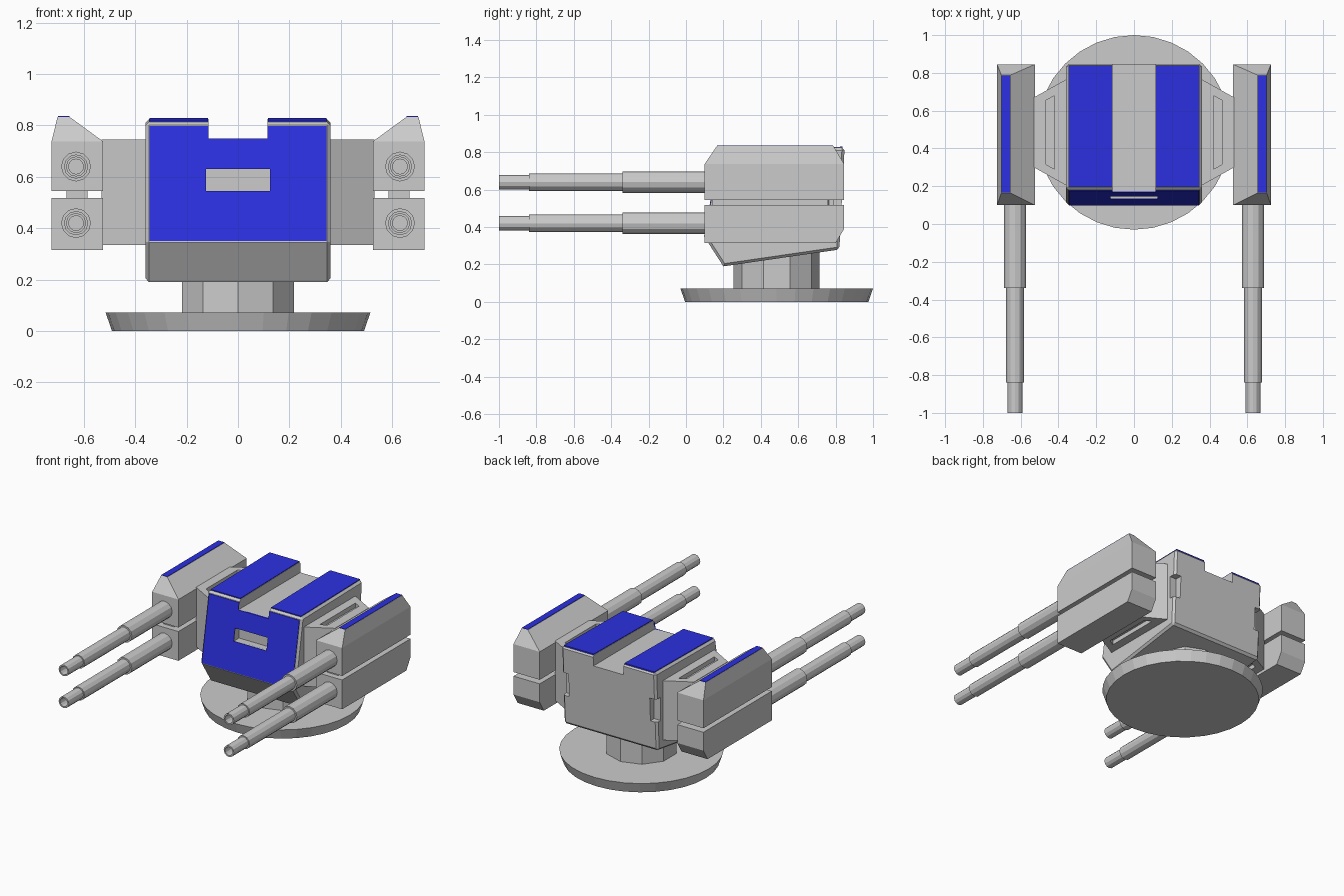
import bpy, math
from mathutils import Vector

if "Cube" in bpy.data.objects:
    bpy.data.objects.remove(bpy.data.objects["Cube"])

blue = bpy.data.materials.new("blue_paint")
blue.diffuse_color = (0.025, 0.03, 0.75, 1)
blue.use_nodes = True
blue.node_tree.nodes["Principled BSDF"].inputs["Base Color"].default_value = blue.diffuse_color


def mesh(name, verts, faces, mat=None):
    me = bpy.data.meshes.new(name)
    me.from_pydata([Vector(v) for v in verts], [], faces)
    ob = bpy.data.objects.new(name, me)
    bpy.context.collection.objects.link(ob)
    if mat:
        me.materials.append(mat)
    import bmesh
    bm = bmesh.new()
    bm.from_mesh(me)
    bmesh.ops.recalc_face_normals(bm, faces=bm.faces)
    bm.to_mesh(me)
    bm.free()
    return ob


def loft(name, loops, mat=None):
    # closed solid through loops with equal point counts
    n = len(loops[0])
    verts = [p for l in loops for p in l]
    faces = [tuple(range(n)), tuple(range(len(verts) - n, len(verts)))]
    for k in range(len(loops) - 1):
        for i in range(n):
            j = (i + 1) % n
            faces.append((k*n + i, k*n + j, k*n + n + j, k*n + n + i))
    return mesh(name, verts, faces, mat)


def box(name, x0, x1, y0, y1, z0, z1):
    return loft(name, [[(x0, y0, z), (x1, y0, z), (x1, y1, z), (x0, y1, z)] for z in (z0, z1)])


def apply(ob, mod):
    bpy.context.view_layer.objects.active = ob
    bpy.ops.object.modifier_apply(modifier=mod.name)


def cut(ob, *cutters):
    for c in cutters:
        m = ob.modifiers.new("cut", 'BOOLEAN')
        m.operation, m.solver, m.object = 'DIFFERENCE', 'EXACT', c
        apply(ob, m)


def ring(r, z, n, cy, off=0):
    return [(r*math.cos(off + 2*math.pi*i/n), cy + r*math.sin(off + 2*math.pi*i/n), z) for i in range(n)]


# base disc and neck
CY = 0.485
loft("base_disc", [ring(0.49, 0, 32, CY), ring(0.515, 0.072, 32, CY)])
loft("neck", [ring(0.23, z, 10, CY, math.pi/2) for z in (0.06, 0.32)])

# main housing, side profile with bevelled rim
prof = [(0.20, 0.19), (0.10, 0.345), (0.183, 0.815), (0.848, 0.825), (0.82, 0.28)]
body = loft("housing", [[(x, y, z) for y, z in prof] for x in (-0.36, 0.36)])
bev = body.modifiers.new("bevel", 'BEVEL')
bev.width, bev.segments, bev.limit_method, bev.angle_limit = 0.014, 1, 'ANGLE', math.radians(70)
apply(body, bev)

# blue front plate and roof plates
def front_y(z, off):
    return 0.10 + (z - 0.345)*0.083/0.47 - off

plate = loft("front_plate", [[(x, front_y(z, o), z) for x, z in
             ((-0.345, 0.35), (0.345, 0.35), (0.345, 0.798), (-0.345, 0.798))]
             for o in (-0.01, 0.004)], blue)
for s, side in ((1, "right"), (-1, "left")):
    loft("roof_plate_" + side, [[(s*x, y, 0.812 + (y - 0.19)*0.015 + h) for x, y in
         ((0.117, 0.195), (0.345, 0.195), (0.345, 0.838), (0.117, 0.838))]
         for h in (-0.005, 0.008)], blue)

# roof channel, front vision slot, rear corner notches
cutters = [box("cut_channel", -0.115, 0.115, 0, 1, 0.75, 1),
           box("cut_slot", -0.125, 0.125, 0, 0.19, 0.545, 0.63)]
cut(plate, *cutters)
for s in (1, -1):
    a, b = sorted((s*0.31, s*0.5))
    cutters.append(box("cut_notch", a, b, 0.79, 1, 0.48, 0.64))
cut(body, *cutters)


# stepped gun barrel with hollow muzzle
def barrel(name, cx, cz):
    steps = [(0.058, 0.12), (0.058, -0.34), (0.047, -0.34), (0.047, -0.84),
             (0.039, -0.84), (0.039, -1.0), (0.029, -1.0), (0.029, -0.85)]
    n = 12
    loft(name, [[(cx + r*math.cos(2*math.pi*i/n), y, cz + r*math.sin(2*math.pi*i/n))
                 for i in range(n)] for r, y in steps])


for s, side in ((1, "right"), (-1, "left")):
    # tapered arm with slots above and below
    arm = loft("arm_" + side, [[(s*x, y, z) for x, y in
               ((0.34, 0.195), (0.36, 0.205), (0.53, 0.30), (0.53, 0.67), (0.36, 0.765), (0.34, 0.775))]
               for z in (0.335, 0.745)])
    for z0, z1 in ((0.3, 0.365), (0.715, 0.8)):
        c = loft("cut_arm_slot", [[(s*x, y, z) for x, y in
                 ((0.42, 0.29), (0.465, 0.315), (0.465, 0.655), (0.42, 0.68))] for z in (z0, z1)])
        cutters.append(c)
        cut(arm, c)

    # upper gun pod: box with hipped roof
    def rect(x0, x1, y0, y1, z0, z1):
        return [(s*x0, y0, z0), (s*x1, y0, z1), (s*x1, y1, z1), (s*x0, y1, z0)]
    loft("upper_pod_" + side, [rect(0.525, 0.725, 0.10, 0.845, 0.545, 0.545),
                               rect(0.525, 0.725, 0.10, 0.845, 0.738, 0.738),
                               rect(0.655, 0.702, 0.165, 0.788, 0.833, 0.833)])
    loft("pod_stripe_" + side, [rect(0.656, 0.701, 0.166, 0.787, z, z) for z in (0.83, 0.836)], blue)

    # lower gun pod with chamfered rear
    low = [(0.10, 0.315), (0.10, 0.517), (0.845, 0.517), (0.845, 0.39), (0.80, 0.315)]
    loft("lower_pod_" + side, [[(s*x, y, z) for y, z in low] for x in (0.525, 0.725)])

    # spacer between pods
    loft("pod_spacer_" + side, [rect(0.585, 0.668, 0.14, 0.76, z, z) for z in (0.51, 0.55)])
    for lvl, z in (("upper", 0.64), ("lower", 0.42)):
        barrel(f"{lvl}_barrel_{side}", s*0.63, z)

for c in cutters:
    bpy.data.objects.remove(c)
